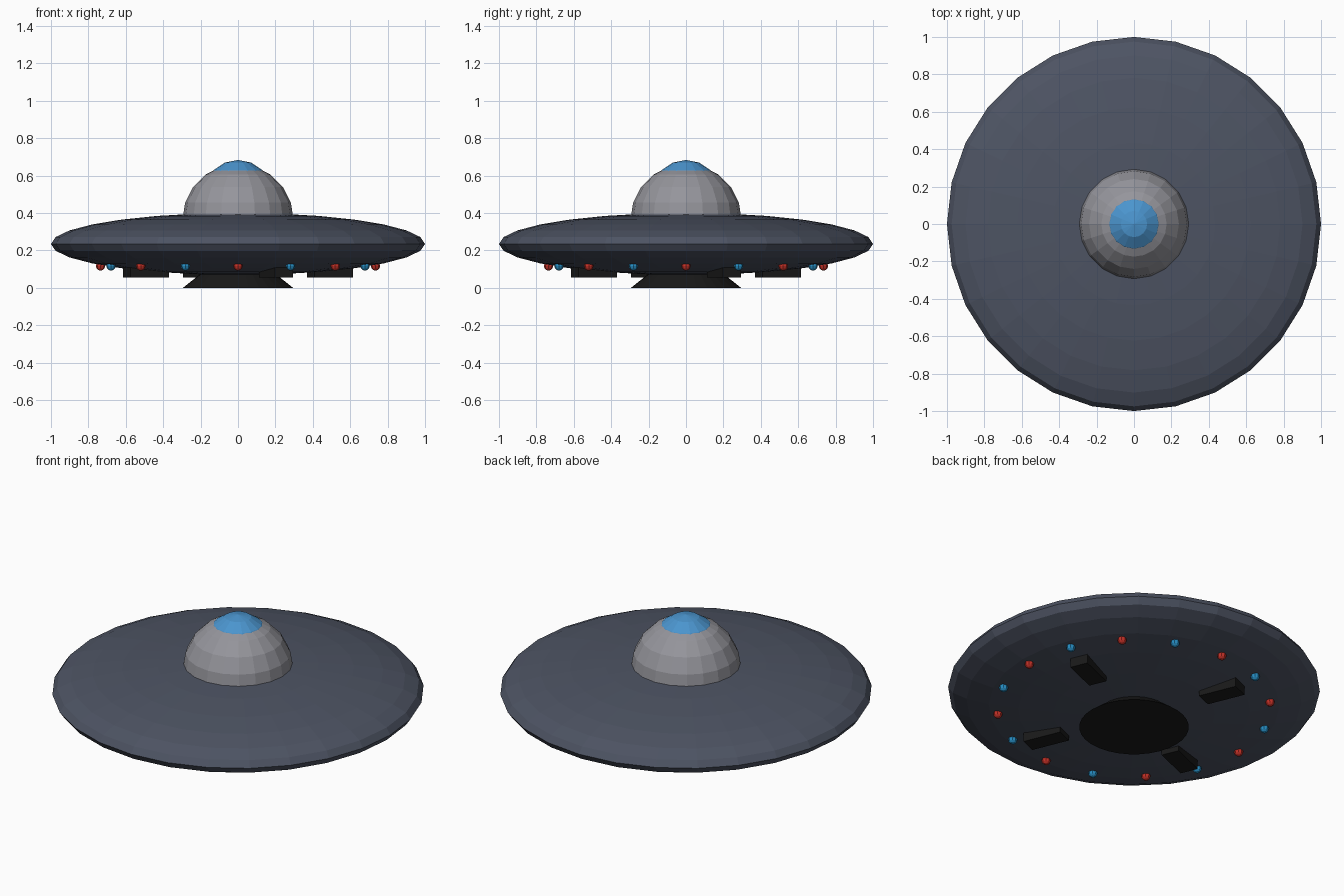
import bpy, bmesh
from math import cos, sin, radians
from mathutils import Matrix

if "Cube" in bpy.data.objects:
    bpy.data.objects.remove(bpy.data.objects["Cube"])


def material(name, rgb):
    m = bpy.data.materials.new(name)
    m.diffuse_color = (*rgb, 1)
    m.use_nodes = True
    m.node_tree.nodes["Principled BSDF"].inputs["Base Color"].default_value = m.diffuse_color
    return m


HULL = material("slate", (0.075, 0.088, 0.125))
DOME = material("metal", (0.30, 0.30, 0.33))
GLASS = material("glass_blue", (0.07, 0.30, 0.62))
BLACK = material("black", (0.01, 0.01, 0.01))
RED = material("light_red", (0.55, 0.03, 0.02))
BLUE = material("light_blue", (0.02, 0.27, 0.55))


def add(name, bm, mat):
    mesh = bpy.data.meshes.new(name)
    bm.to_mesh(mesh)
    bm.free()
    mesh.materials.append(mat)
    ob = bpy.data.objects.new(name, mesh)
    bpy.context.collection.objects.link(ob)
    return ob


def ball(name, segs, rings, size, loc, mat, half=False):
    bm = bmesh.new()
    bmesh.ops.create_uvsphere(bm, u_segments=segs, v_segments=rings, radius=1)
    if half:
        low = [v for v in bm.verts if v.co.z < -0.001]
        bmesh.ops.delete(bm, geom=low, context='VERTS')
    bm.transform(Matrix.Translation(loc) @ Matrix.Diagonal((*size, 1)))
    return add(name, bm, mat)


# saucer hull, dome and glass cap
ball("saucer_hull", 28, 14, (1, 1, 0.166), (0, 0, 0.235), HULL)
ball("dome", 20, 10, (0.297, 0.297, 0.297), (0, 0, 0.365), DOME, half=True)
ball("dome_cap", 16, 8, (0.184, 0.184, 0.184), (0, 0, 0.50), GLASS, half=True)

# flared hub underneath
bm = bmesh.new()
bmesh.ops.create_cone(bm, cap_ends=True, segments=32,
                      radius1=0.295, radius2=0.168, depth=0.1)
bm.transform(Matrix.Translation((0, 0, 0.05)))
add("bottom_hub", bm, BLACK)

# four radial pads
for k in range(4):
    bm = bmesh.new()
    bmesh.ops.create_cube(bm, size=1)
    bm.transform(Matrix.Rotation(radians(22.5 + 90 * k), 4, 'Z')
                 @ Matrix.Translation((0.532, 0, 0.09))
                 @ Matrix.Diagonal((0.222, 0.103, 0.07, 1)))
    add(f"landing_pad_{k + 1}", bm, BLACK)

# ring of alternating lights
for k in range(16):
    a = radians(22.5 * k)
    ball(f"rim_light_{k + 1}", 8, 6, (0.025, 0.025, 0.025),
         (0.735 * cos(a), 0.735 * sin(a), 0.117), BLUE if k % 2 else RED)
